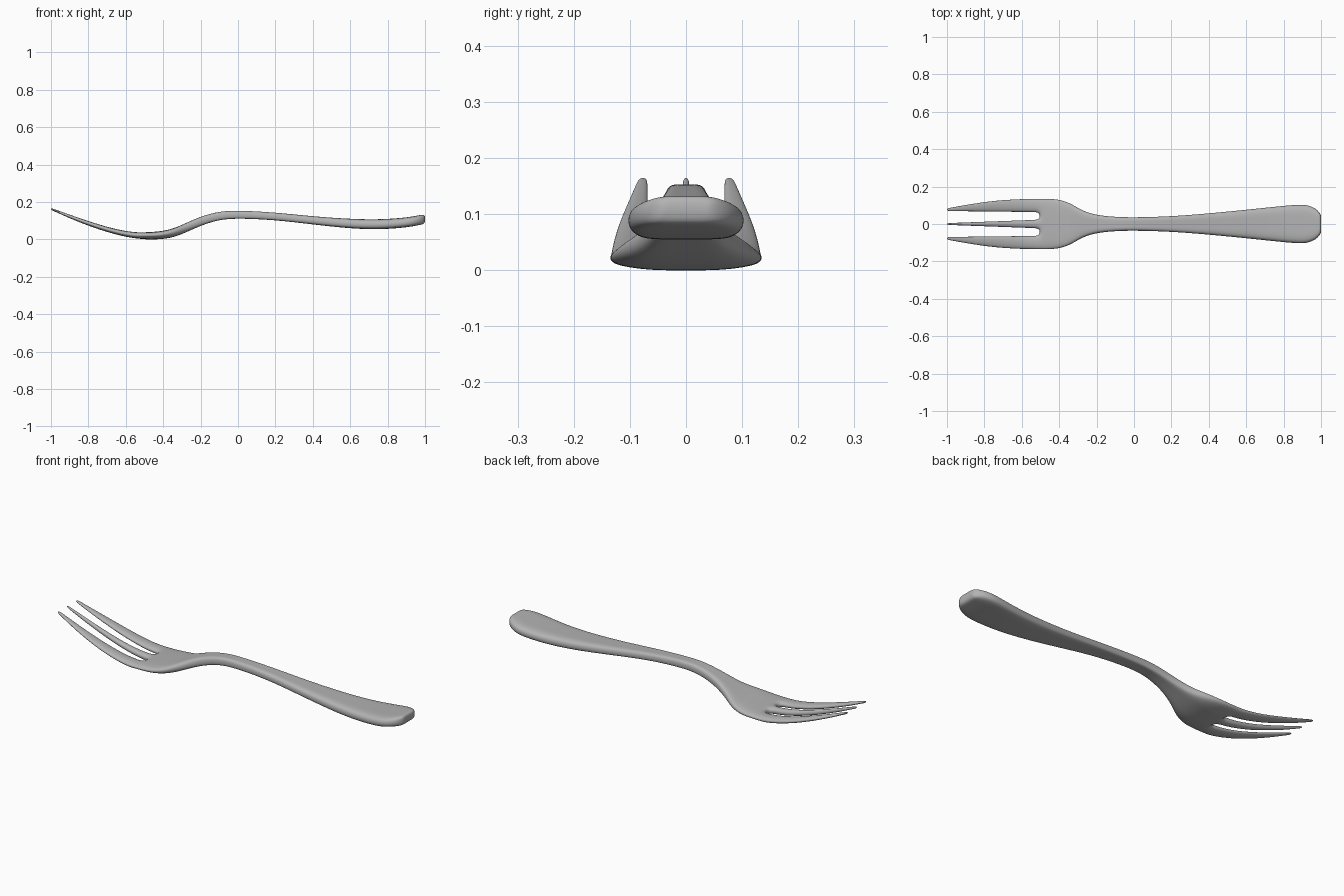
import bpy, bmesh

if "Cube" in bpy.data.objects:
    bpy.data.objects.remove(bpy.data.objects["Cube"])

# Stations along the fork: x, centre height, thickness, half width
ROWS = [
    (-1.002, .163, .011, .084), (-.97, .151, .014, .090), (-.9, .122, .021, .103),
    (-.8, .085, .027, .120), (-.7, .052, .030, .131), (-.6, .028, .033, .136),
    (-.54, .021, .036, .138), (-.505, .019, .038, .138), (-.46, .019, .040, .138),
    (-.4, .023, .043, .134), (-.34, .036, .047, .113), (-.28, .061, .050, .073),
    (-.2, .098, .049, .047), (-.1, .128, .044, .038), (0, .134, .042, .035),
    (.2, .124, .040, .041), (.4, .101, .043, .057), (.6, .083, .051, .077),
    (.75, .079, .053, .093), (.87, .087, .053, .105), (.93, .095, .053, .104),
    (.98, .105, .052, .080), (1.002, .109, .050, .046),
]
SLOT_END = 7       # row where the gaps between tines stop


def columns(x, w):
    """Six positions across the fork: tine edges in front, even strips behind."""
    t = max(0, (-.505 - x) / .495)
    a1, a2 = .025 - .020 * t, .060 + .0085 * t
    b = min(1, max(0, (x + .46) / .18))
    b = b * b * (3 - 2 * b)
    a1 = a1 * (1 - b) + .27 * w * b
    a2 = a2 * (1 - b) + .68 * w * b
    return (-w, -a2, -a1, a1, a2, w)


bm = bmesh.new()
top, bottom = {}, {}
for i, (x, z, th, w) in enumerate(ROWS):
    for j, y in enumerate(columns(x, w)):
        outer = j in (0, 5)
        k = (.9 if i < SLOT_END else .7) if outer else 1
        h = th * k / 2
        # the rim sits a little low on the handle, a little high on the head
        dz = (.003 if i < 11 else -.002) if outer and i >= SLOT_END else 0
        top[i, j] = bm.verts.new((x, y, z + dz + h))
        bottom[i, j] = bm.verts.new((x, y, z + dz - h))

# Upper and lower skins, leaving out the slots
directed = set()
for i in range(len(ROWS) - 1):
    for j in range(5):
        if i < SLOT_END and j in (1, 3):
            continue
        q = [(i, j), (i + 1, j), (i + 1, j + 1), (i, j + 1)]
        bm.faces.new([top[p] for p in q])
        bm.faces.new([bottom[p] for p in reversed(q)])
        directed.update(zip(q, q[1:] + q[:1]))

# Side walls round the outline and inside the slots
for a, b in directed:
    if (b, a) not in directed:
        bm.faces.new((top[b], top[a], bottom[a], bottom[b]))
bmesh.ops.recalc_face_normals(bm, faces=bm.faces)
for f in bm.faces:
    f.smooth = True

mesh = bpy.data.meshes.new("fork")
bm.to_mesh(mesh)
bm.free()
fork = bpy.data.objects.new("fork", mesh)
bpy.context.collection.objects.link(fork)

steel = bpy.data.materials.new("grey steel")
steel.diffuse_color = (.45, .45, .45, 1)
steel.use_nodes = True
steel.node_tree.nodes["Principled BSDF"].inputs["Base Color"].default_value = steel.diffuse_color
mesh.materials.append(steel)

sub = fork.modifiers.new("smooth", 'SUBSURF')
sub.levels = sub.render_levels = 3
